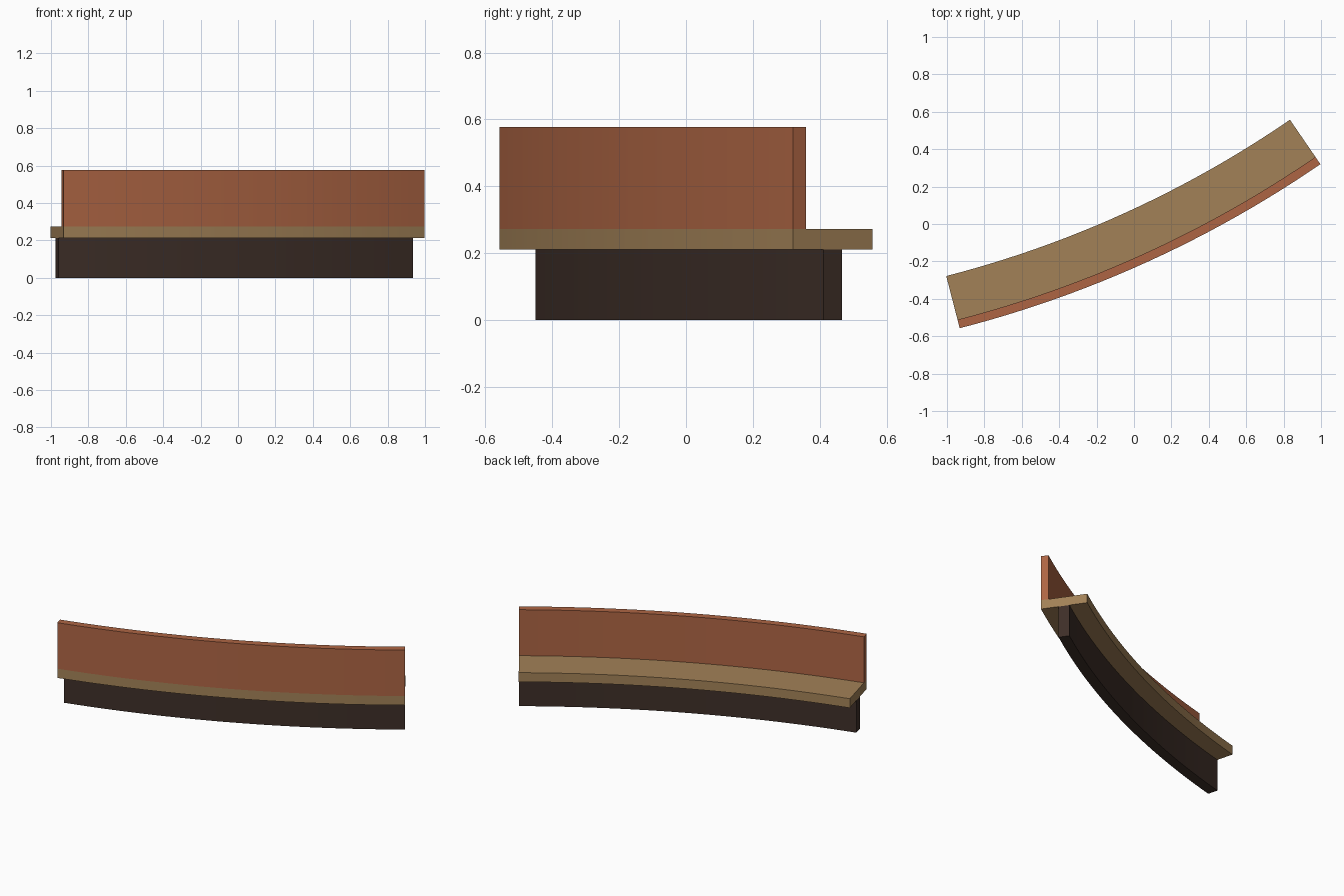
import bpy, bmesh, math

if "Cube" in bpy.data.objects:
    bpy.data.objects.remove(bpy.data.objects["Cube"])

# Shared arc: all parts are sweeps about one distant centre
CX, CY = -2.454, 5.350
A0, A1 = math.radians(-75.55), math.radians(-55.55)
SEGMENTS = 24


def material(name, rgb):
    m = bpy.data.materials.new(name)
    m.diffuse_color = (*rgb, 1)
    m.use_nodes = True
    m.node_tree.nodes["Principled BSDF"].inputs["Base Color"].default_value = m.diffuse_color
    return m


def arc_part(name, r_in, r_out, z0, z1, mat):
    """Sweep a rectangular section along the arc, with capped ends."""
    bm = bmesh.new()
    rings = []
    for i in range(SEGMENTS + 1):
        a = A0 + (A1 - A0) * i / SEGMENTS
        section = ((r_in, z0), (r_out, z0), (r_out, z1), (r_in, z1))
        rings.append([bm.verts.new((CX + r * math.cos(a), CY + r * math.sin(a), z))
                      for r, z in section])
    for p, q in zip(rings, rings[1:]):
        for k in range(4):
            n = (k + 1) % 4
            bm.faces.new((p[k], p[n], q[n], q[k]))
    bm.faces.new(rings[0])
    bm.faces.new(rings[-1][::-1])
    bmesh.ops.recalc_face_normals(bm, faces=bm.faces)
    me = bpy.data.meshes.new(name)
    bm.to_mesh(me)
    bm.free()
    me.materials.append(mat)
    ob = bpy.data.objects.new(name, me)
    bpy.context.collection.objects.link(ob)
    bpy.context.view_layer.objects.active = ob
    bpy.ops.object.select_all(action='DESELECT')
    ob.select_set(True)
    bpy.ops.object.shade_smooth_by_angle(angle=math.radians(30))
    return ob


# Recessed plinth, seat slab, and backrest flush with the outer seat edge
arc_part("plinth", 5.923, 5.990, 0.0, 0.212, material("dark_base", (0.048, 0.028, 0.021)))
arc_part("seat", 5.812, 6.100, 0.212, 0.273, material("wood", (0.36, 0.22, 0.095)))
arc_part("backrest", 6.053, 6.100, 0.273, 0.577, material("terracotta", (0.42, 0.13, 0.057)))
